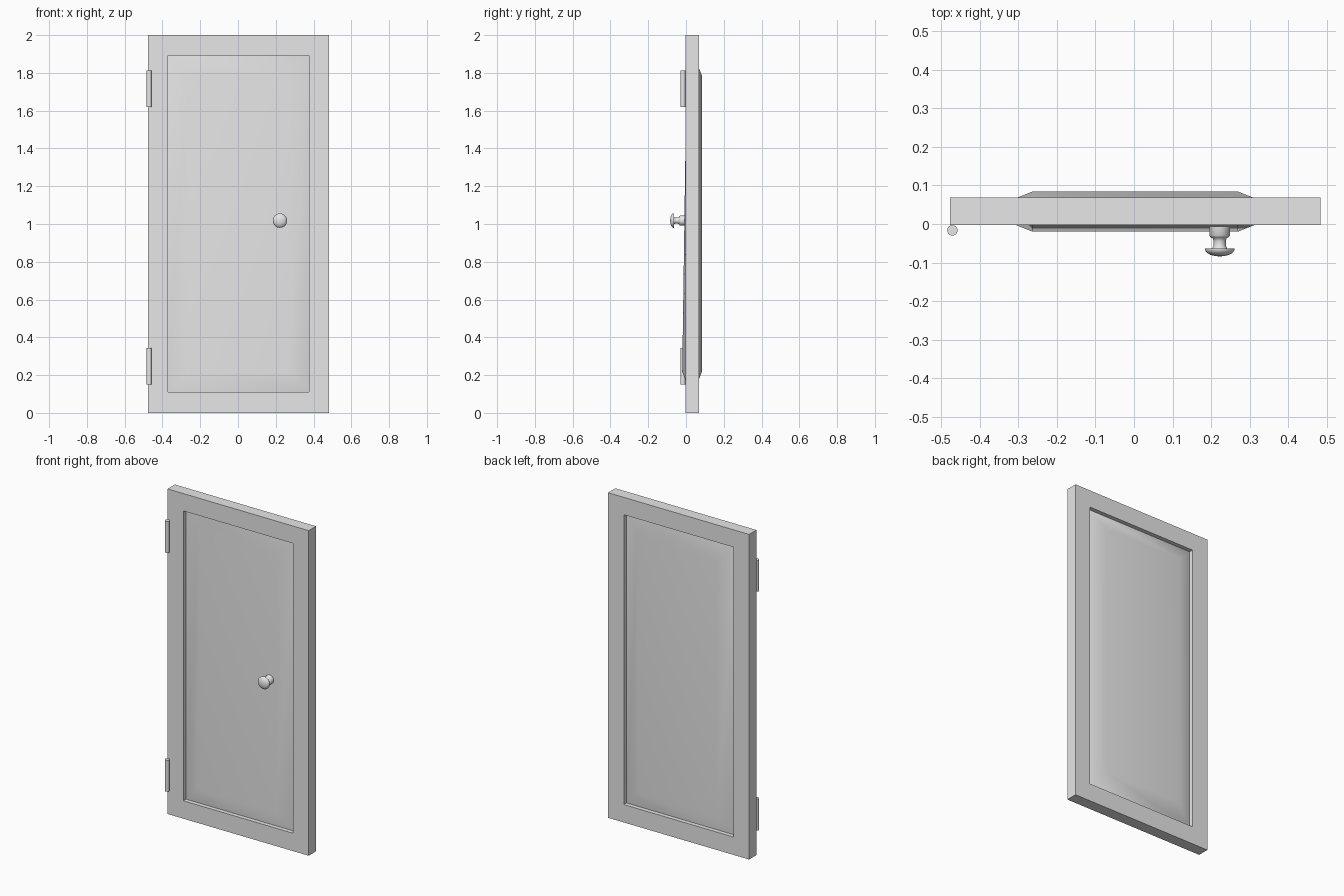
import bpy, bmesh, math
from mathutils import Vector, Matrix

if "Cube" in bpy.data.objects:
    bpy.data.objects.remove(bpy.data.objects["Cube"], do_unlink=True)

grey = bpy.data.materials.new("light grey")
grey.use_nodes = True
grey.diffuse_color = (0.8, 0.8, 0.8, 1)
grey.node_tree.nodes["Principled BSDF"].inputs["Base Color"].default_value = (0.8, 0.8, 0.8, 1)

# Main dimensions
LEFT, RIGHT, HEIGHT = -0.477, 0.483, 2.0
FRONT, BACK = -0.003, 0.068
IN_L, IN_R, IN_B, IN_T = -0.37, 0.376, 0.11, 1.893


def finish(bm, name, smooth_angle=None):
    bmesh.ops.recalc_face_normals(bm, faces=bm.faces)
    mesh = bpy.data.meshes.new(name)
    bm.to_mesh(mesh)
    bm.free()
    mesh.materials.append(grey)
    obj = bpy.data.objects.new(name, mesh)
    bpy.context.collection.objects.link(obj)
    if smooth_angle:
        bpy.ops.object.select_all(action="DESELECT")
        obj.select_set(True)
        bpy.context.view_layer.objects.active = obj
        bpy.ops.object.shade_smooth_by_angle(angle=math.radians(smooth_angle))
    return obj


def rect(bm, left, right, bottom, top, y_bottom, y_top):
    """Four corner vertices of a rectangle that may lean in y."""
    return [bm.verts.new(p) for p in ((left, y_bottom, bottom), (right, y_bottom, bottom),
                                      (right, y_top, top), (left, y_top, top))]


def bridge(bm, a, b):
    for i in range(4):
        j = (i + 1) % 4
        bm.faces.new((a[i], a[j], b[j], b[i]))


# Frame: a rectangular ring with a square section
bm = bmesh.new()
outer_f, outer_b = (rect(bm, LEFT, RIGHT, 0, HEIGHT, y, y) for y in (FRONT, BACK))
inner_f, inner_b = (rect(bm, IN_L, IN_R, IN_B, IN_T, y, y) for y in (FRONT, BACK))
loops = [outer_f, outer_b, inner_b, inner_f]
for k in range(4):
    bridge(bm, loops[k], loops[(k + 1) % 4])
finish(bm, "door_frame")

# Raised panel: sloping borders around a field, front field leaning slightly
bm = bmesh.new()
BORDER = 0.107
field = (IN_L + BORDER, IN_R - BORDER, IN_B + BORDER, IN_T - BORDER)
rim = (IN_L, IN_R, IN_B, IN_T)
loops = [rect(bm, *field, -0.02, 0.0025), rect(bm, *rim, 0.023, 0.023),
         rect(bm, *rim, 0.042, 0.042), rect(bm, *field, 0.084, 0.084)]
for a, b in zip(loops, loops[1:]):
    bridge(bm, a, b)
bm.faces.new(loops[0])
bm.faces.new(loops[-1])
panel = finish(bm, "raised_panel", 40)
weighted = panel.modifiers.new("weighted normals", "WEIGHTED_NORMAL")
weighted.keep_sharp = True

# Hinge barrels
for name, z in (("lower_hinge", 0.247), ("upper_hinge", 1.716)):
    bm = bmesh.new()
    bmesh.ops.create_cone(bm, cap_ends=True, segments=24, radius1=0.0135, radius2=0.0135,
                          depth=0.193, matrix=Matrix.Translation((-0.4705, -0.0165, z)))
    finish(bm, name, 30)

# Knob: lathed profile of (radius, y) from the panel outwards
profile = [(0, 0.0), (0.027, 0.0), (0.027, -0.03), (0.024, -0.034), (0.018, -0.037),
           (0.016, -0.044), (0.016, -0.056), (0.019, -0.063), (0.038, -0.063),
           (0.038, -0.068), (0.033, -0.075), (0.024, -0.08), (0.012, -0.083), (0, -0.084)]
bm = bmesh.new()
centre = Vector((0.222, 0, 1.018))
verts = [bm.verts.new(centre + Vector((r, y, 0))) for r, y in profile]
edges = [bm.edges.new(pair) for pair in zip(verts, verts[1:])]
bmesh.ops.spin(bm, geom=verts + edges, cent=centre, axis=(0, 1, 0),
               angle=math.tau, steps=32, use_duplicate=False)
bmesh.ops.remove_doubles(bm, verts=bm.verts, dist=0.0001)
finish(bm, "knob", 50)
